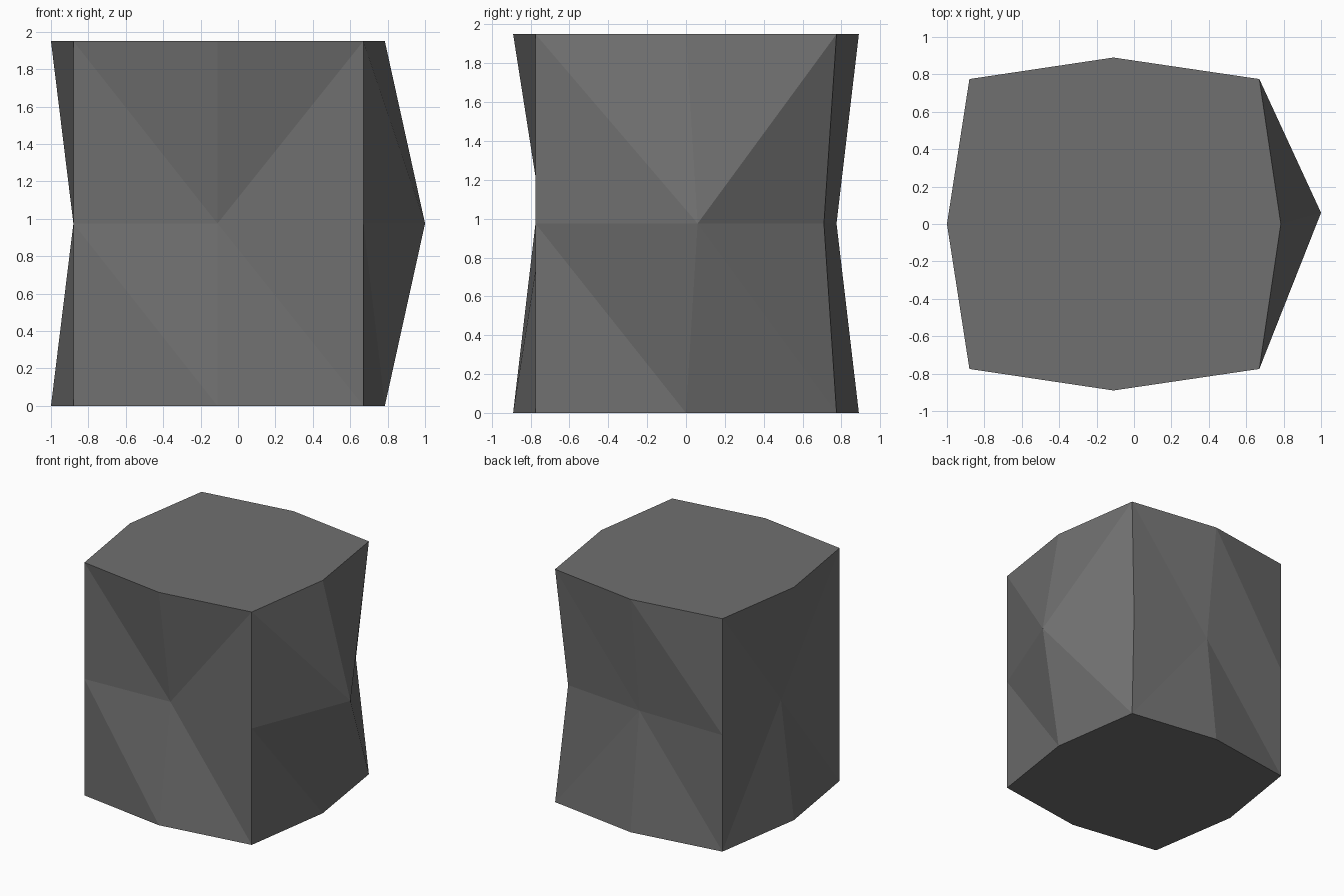
import bpy, bmesh

if "Cube" in bpy.data.objects:
    bpy.data.objects.remove(bpy.data.objects["Cube"])

H = 1.95

# Outline of the caps, counter-clockwise from the front left corner
# (even entries are corners, odd entries are side middles)
cap = [(-0.88, -0.775), (-0.11, -0.89), (0.67, -0.775), (0.785, 0.0),
       (0.67, 0.775), (-0.11, 0.89), (-0.88, 0.775), (-1.0, 0.0)]

# Waist outline: pinched sides, one bulge on the right, one chipped corner
waist = [(-0.88, -0.775), (-0.11, -0.737), (0.67, -0.775), (1.0, 0.06),
         (0.595, 0.71), (-0.11, 0.775), (-0.88, 0.775), (-0.88, 0.0)]

bm = bmesh.new()
rings = [[bm.verts.new((x, y, z)) for x, y in outline]
         for outline, z in ((cap, 0.0), (waist, H / 2), (cap, H))]

# Caps
bm.faces.new(rings[0][::-1])
bm.faces.new(rings[2])

# Side facets: diagonals run from cap corners to side centres,
# apart from three cells where they cross the other way
flipped = {(0, 0), (0, 2), (1, 5)}
for r in range(2):
    for k in range(8):
        n = (k + 1) % 8
        a, b, c, d = rings[r][k], rings[r][n], rings[r + 1][n], rings[r + 1][k]
        if ((k + r) % 2 == 0) != ((r, k) in flipped):
            tris = ((a, b, c), (a, c, d))
        else:
            tris = ((a, b, d), (b, c, d))
        for t in tris:
            bm.faces.new(t)

mesh = bpy.data.meshes.new("stone_block")
bm.to_mesh(mesh)
bm.free()

# Single dark grey colour
stone = bpy.data.materials.new("dark grey stone")
stone.diffuse_color = (0.16, 0.16, 0.16, 1.0)
stone.use_nodes = True
stone.node_tree.nodes["Principled BSDF"].inputs["Base Color"].default_value = stone.diffuse_color
mesh.materials.append(stone)

block = bpy.data.objects.new("stone_block", mesh)
bpy.context.collection.objects.link(block)
